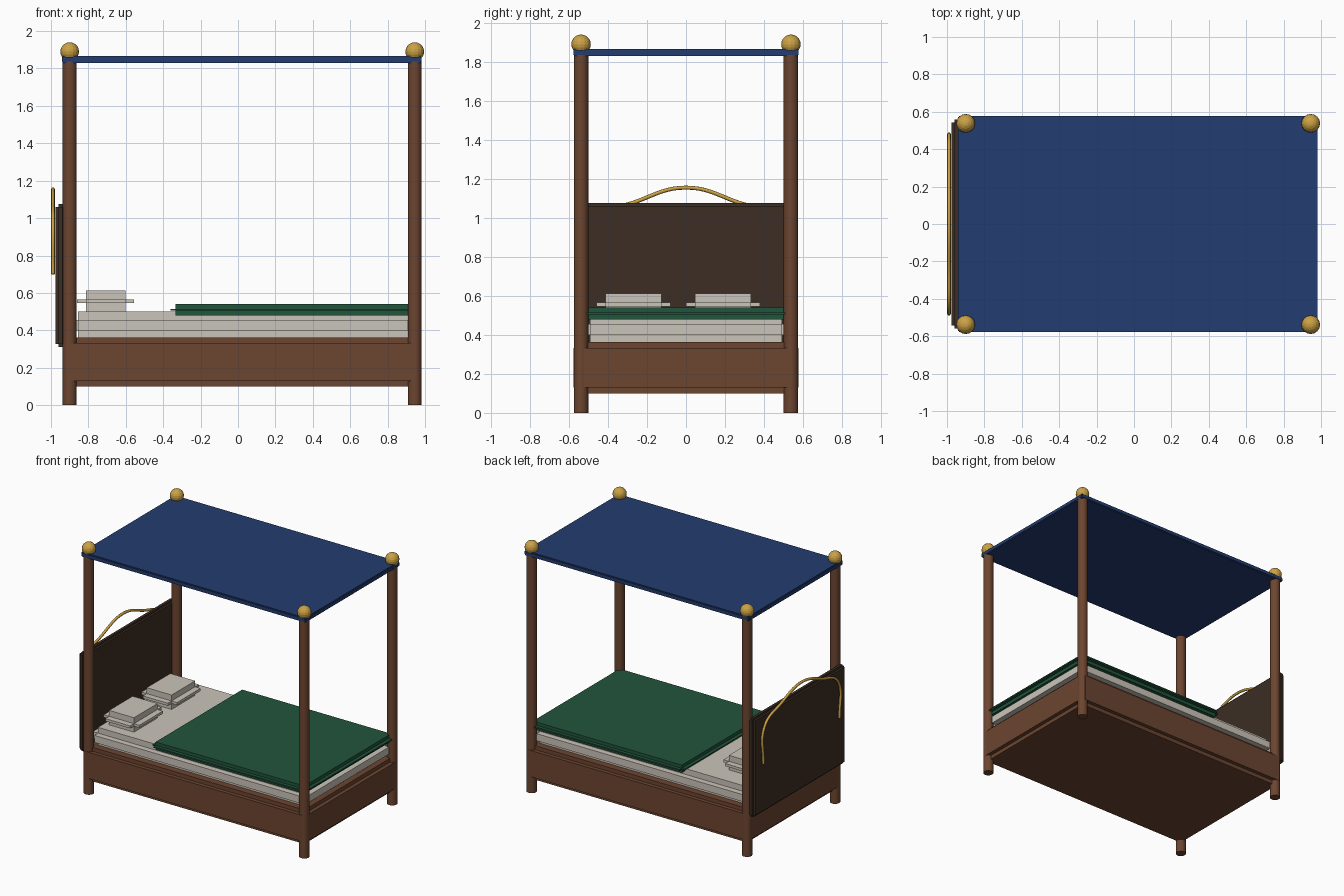
import bpy
import bmesh
from mathutils import Vector

old = bpy.data.objects.get("Cube")
if old:
    bpy.data.objects.remove(old, do_unlink=True)


def material(name, rgb):
    mat = bpy.data.materials.new(name)
    mat.use_nodes = True
    mat.diffuse_color = (*rgb, 1)
    mat.node_tree.nodes["Principled BSDF"].inputs["Base Color"].default_value = (*rgb, 1)
    return mat


wood = material("warm_brown_wood", (0.15, 0.06, 0.03))
dark_wood = material("dark_brown_wood", (0.045, 0.027, 0.017))
linen = material("cream_linen", (0.6, 0.56, 0.49))
green = material("green_wool", (0.015, 0.09, 0.045))
blue = material("blue_cloth", (0.016, 0.045, 0.16))
gold = material("gold", (0.6, 0.36, 0.06))


def finish(name, bm, mat):
    bmesh.ops.recalc_face_normals(bm, faces=bm.faces)
    mesh = bpy.data.meshes.new(name)
    bm.to_mesh(mesh)
    bm.free()
    mesh.materials.append(mat)
    obj = bpy.data.objects.new(name, mesh)
    bpy.context.collection.objects.link(obj)
    return obj


def notched_box(name, low, high, step, mat):
    """Box whose edges are all rebated inward by a square step."""
    low, high = Vector(low), Vector(high)
    bm = bmesh.new()
    bmesh.ops.create_cube(bm, size=1)
    for v in bm.verts:
        v.co = (low + high) / 2 + v.co * (high - low)
    bmesh.ops.bevel(bm, geom=bm.edges[:], offset=step, offset_type="OFFSET",
                    segments=2, profile=0.0, affect="EDGES")
    return finish(name, bm, mat)


# Bed base and bedding
notched_box("bed_frame", (-0.935, -0.576, 0.10), (0.98, 0.576, 0.363), 0.03, wood)
notched_box("mattress", (-0.9, -0.537, 0.355), (0.95, 0.537, 0.50), 0.045, linen)
notched_box("blanket", (-0.36, -0.555, 0.48), (0.965, 0.555, 0.54), 0.025, green)
for side, y in (("right", -0.27), ("left", 0.19)):
    notched_box(side + "_pillow", (-0.86, y - 0.19, 0.50), (-0.555, y + 0.19, 0.612), 0.046, linen)

# Headboard and canopy
notched_box("headboard", (-0.975, -0.56, 0.31), (-0.922, 0.56, 1.075), 0.016, dark_wood)
notched_box("canopy", (-0.942, -0.577, 1.83), (0.982, 0.577, 1.866), 0.006, blue)

# Corner posts with ball finials
for end, x in (("head", -0.9), ("foot", 0.945)):
    for side, y in (("right", -0.538), ("left", 0.538)):
        bm = bmesh.new()
        bmesh.ops.create_cone(bm, cap_ends=True, segments=24, radius1=0.037,
                              radius2=0.037, depth=1.85)
        bmesh.ops.translate(bm, verts=bm.verts, vec=(x, y, 0.925))
        post = finish(f"{end}_{side}_post", bm, wood)
        for face in post.data.polygons:
            face.use_smooth = len(face.vertices) == 4

        bm = bmesh.new()
        bmesh.ops.create_uvsphere(bm, u_segments=16, v_segments=10, radius=0.05)
        bmesh.ops.translate(bm, verts=bm.verts, vec=(x, y, 1.89))
        finish(f"{end}_{side}_finial", bm, gold)

# Arched gold trim behind the headboard
half = [(0.465, 0.70), (0.45, 0.985), (0.25, 1.085)]
path = half + [(0, 1.155)] + [(-y, z) for y, z in reversed(half)]
curve = bpy.data.curves.new("headboard_arch", "CURVE")
curve.dimensions = "3D"
curve.bevel_depth = 0.01
curve.bevel_resolution = 2
curve.use_fill_caps = True
curve.resolution_u = 8
spline = curve.splines.new("BEZIER")
spline.bezier_points.add(len(path) - 1)
for point, (y, z) in zip(spline.bezier_points, path):
    point.co = (-0.989, y, z)
    point.handle_left_type = point.handle_right_type = "AUTO"
curve.materials.append(gold)
arch = bpy.data.objects.new("headboard_arch", curve)
bpy.context.collection.objects.link(arch)
